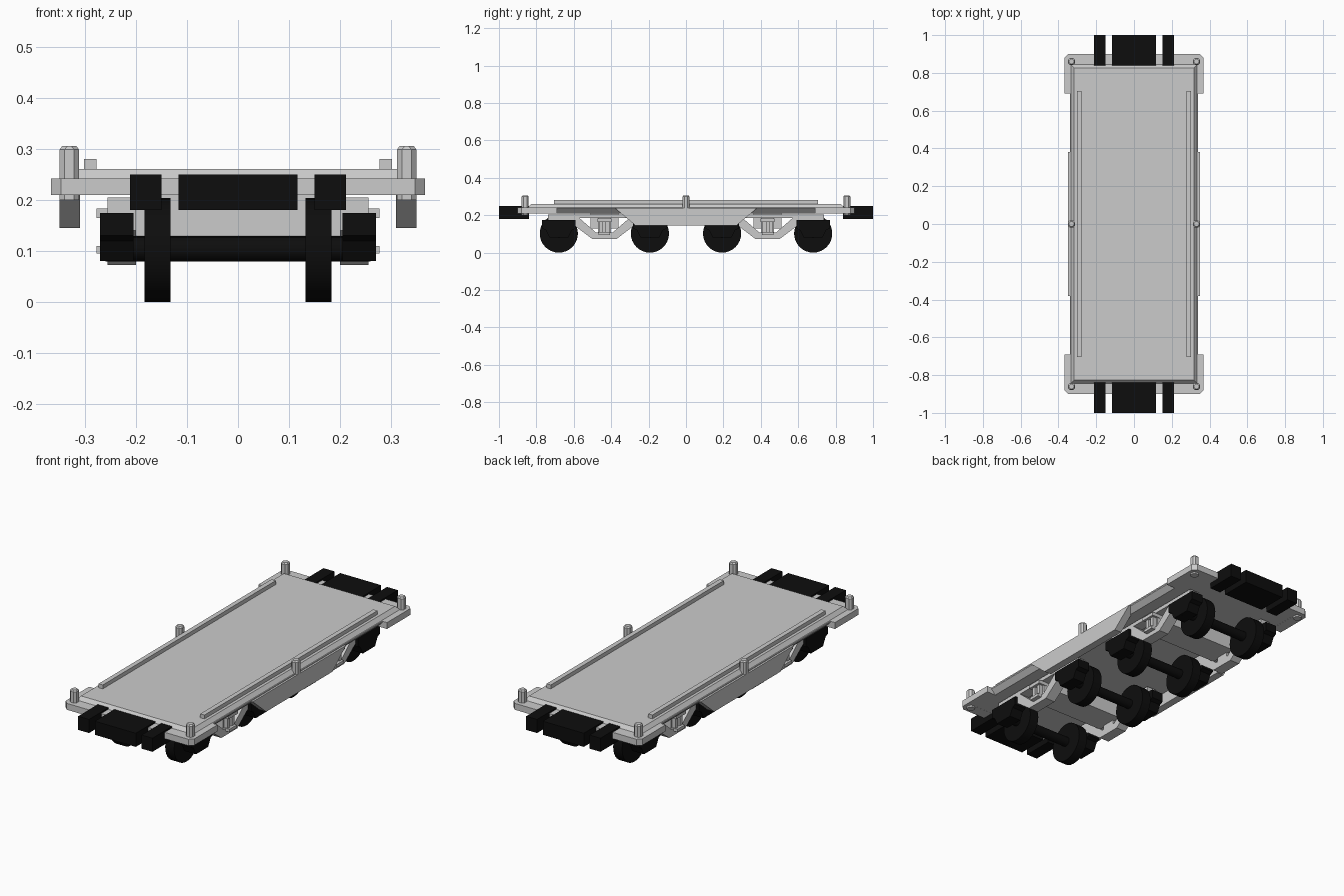
import bpy, math
from mathutils import Matrix

if "Cube" in bpy.data.objects:
    bpy.data.objects.remove(bpy.data.objects["Cube"])

black = bpy.data.materials.new("black")
black.diffuse_color = (0.004, 0.004, 0.004, 1)
black.use_nodes = True
black.node_tree.nodes["Principled BSDF"].inputs["Base Color"].default_value = black.diffuse_color


def mesh_object(name, verts, faces, mat=None):
    me = bpy.data.meshes.new(name)
    me.from_pydata(verts, [], faces)
    import bmesh
    bm = bmesh.new()
    bm.from_mesh(me)
    bmesh.ops.recalc_face_normals(bm, faces=bm.faces)
    bm.to_mesh(me)
    bm.free()
    ob = bpy.data.objects.new(name, me)
    bpy.context.collection.objects.link(ob)
    if mat:
        me.materials.append(mat)
    return ob


def prism(name, pts, a, b, axis, mat=None, taper=0.0):
    """Extrude a 2D outline from a to b along an axis."""
    def place(p, t):
        return {'x': (t, p[0], p[1]), 'y': (p[0], t, p[1]), 'z': (p[0], p[1], t)}[axis]
    n = len(pts)
    top = [(u - math.copysign(taper, u), v - math.copysign(taper, v)) for u, v in pts] if taper else pts
    verts = [place(p, a) for p in pts] + [place(p, b) for p in top]
    faces = [tuple(range(n)), tuple(range(n, 2 * n))]
    faces += [(i, (i + 1) % n, n + (i + 1) % n, n + i) for i in range(n)]
    return mesh_object(name, verts, faces, mat)


def box(name, x0, x1, y0, y1, z0, z1, mat=None):
    return prism(name, [(x0, y0), (x1, y0), (x1, y1), (x0, y1)], z0, z1, 'z', mat)


def cylinder(name, r, x0, x1, y, z, sides, mat=None):
    pts = [(y + r * math.cos(2 * math.pi * i / sides), z + r * math.sin(2 * math.pi * i / sides))
           for i in range(sides)]
    ob = prism(name, pts, x0, x1, 'x', mat)
    for p in ob.data.polygons:
        p.use_smooth = len(p.vertices) == 4
    ob.data.set_sharp_from_angle(angle=math.radians(35))
    return ob


def sided(x0, x1, s):
    return (x0, x1) if s > 0 else (-x1, -x0)


# Main frame with undercut sides, and the raised floor
prism("main_frame", [(-.315, .21), (.315, .21), (.34, .235), (.34, .242), (-.34, .242), (-.34, .235)],
      -.85, .85, 'y')
prism("deck_floor", [(-.335, -.845), (.335, -.845), (.335, .845), (-.335, .845)], .241, .261, 'z', None, .018)

for e in (-1, 1):
    # End beam with chamfered corner ears
    half = [(.31, .69), (.367, .69), (.367, .88), (.347, .90)]
    inner = [(.31, .84)]
    outline = inner + half
    outline = outline + [(-x, y) for x, y in reversed(outline)]
    prism("end_beam", [(x, y * e) for x, y in outline], .2095, .2425, 'z')
    # Coupler block and buffers
    y0, y1 = sorted((.84 * e, 1.0 * e))
    box("coupler_block", -.117, .117, y0, y1, .18, .25, black)
    for s in (-1, 1):
        box("buffer", *sided(.15, .212, s), y0, y1, .18, .25, black)

for s in (-1, 1):
    # Low rails on the deck
    box("deck_rail", *sided(.278, .302, s), -.705, .705, .255, .281)
    # Deep side sill
    prism("side_sill", [(-.38, .238), (-.27, .145), (.27, .145), (.38, .238)], *sided(.31, .35, s), 'x')
    # Corner and middle stakes with chamfered edges
    for y in (-.86, 0, .86):
        c, h = .009, .019
        o = [(h, c), (c, h), (-c, h), (-h, c), (-h, -c), (-c, -h), (c, -h), (h, -c)]
        for nm, z0, z1, t in (("stake", .20, .299, 0), ("stake_cap", .299, .306, .005)):
            ob = prism(nm, o, z0, z1, 'z', None, t)
            ob.data.transform(Matrix.Translation((s * .331, y, 0)))

# Bogies
for b in (-.4365, .4365):
    box("bolster", -.21, .21, b - .075, b + .075, .13, .212)
    for s in (-1, 1):
        xs = sided(.20, .256, s)
        # Top chord of the side frame, with thicker ends over the axles
        top = [(-.30, .14), (-.19, .14), (-.15, .185), (.15, .185), (.19, .14), (.30, .14),
               (.30, .205), (-.30, .205)]
        prism("bogie_top_chord", [(b + y, z) for y, z in top], *xs, 'x')
        # Lower dropped chord
        low = [(-.20, .145), (-.16, .145), (-.065, .073), (.065, .073), (.16, .145), (.20, .145),
               (.20, .19), (.14, .19), (.045, .108), (-.045, .108), (-.14, .19), (-.20, .19)]
        prism("bogie_lower_chord", [(b + y, z) for y, z in low], *xs, 'x')
        # Spring column with seats and springs
        box("spring_back", *sided(.20, .245, s), b - .035, b + .035, .10, .19)
        box("spring_cap", *sided(.23, .278, s), b - .038, b + .038, .165, .183)
        box("spring_seat", *sided(.23, .278, s), b - .03, b + .03, .095, .11)
        for d in (-.017, .017):
            box("spring", *sided(.24, .266, s), b + d - .01, b + d + .01, .108, .168)
    # Wheelsets
    for d in (-.2435, .2435):
        y = b + d
        cylinder("axle", .025, -.26, .26, y, .104, 16, black)
        for s in (-1, 1):
            cylinder("wheel", .102, *sided(.132, .183, s), y, .102, 32, black)
            w = [(-.05, .08), (.05, .08), (.07, .12), (.09, .13), (.09, .175), (-.09, .175), (-.09, .13), (-.07, .12)]
            prism("axle_box", [(y + u, z) for u, z in w], *sided(.205, .271, s), 'x', black)
